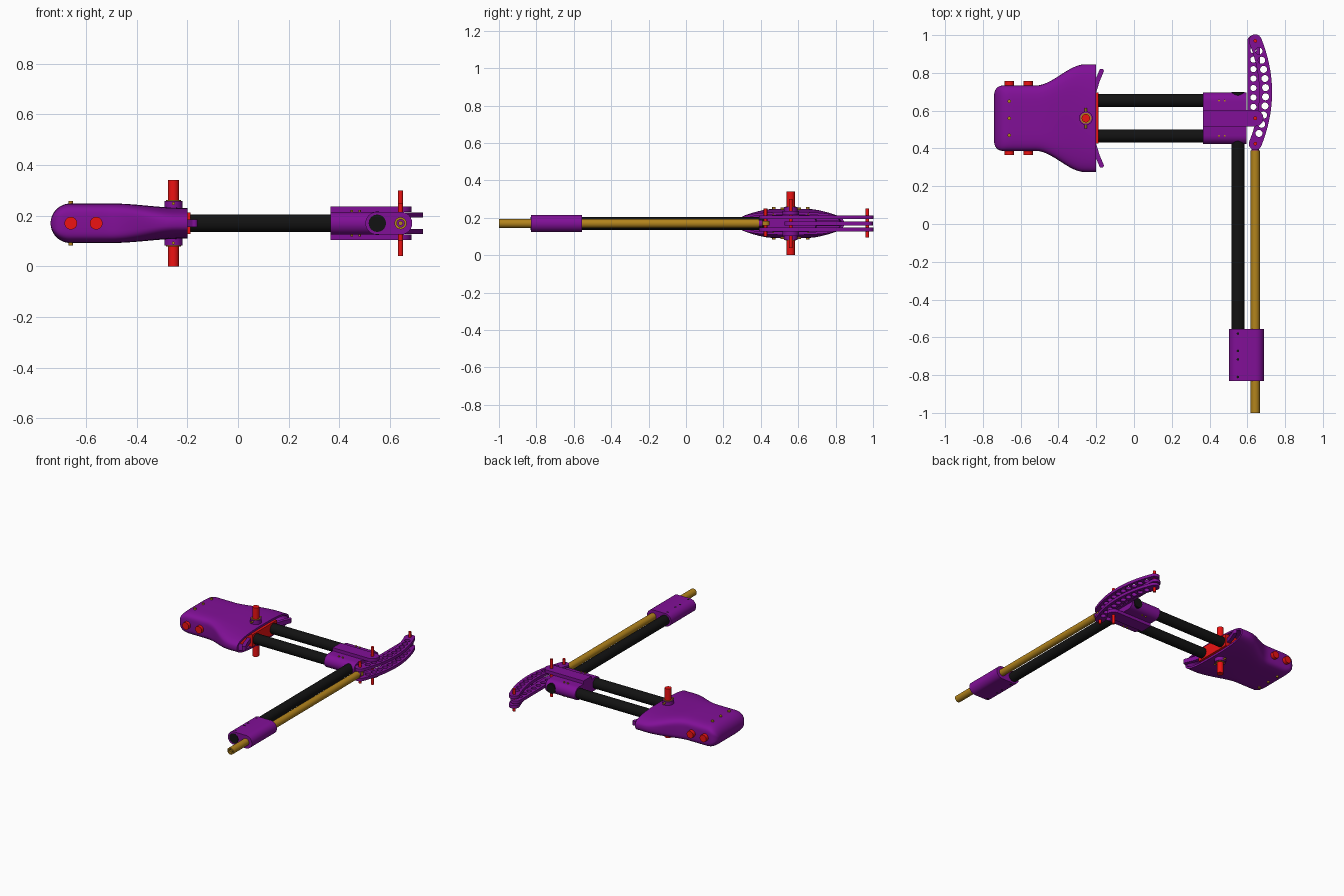
import bpy, bmesh, math
from mathutils import Matrix, Vector

if "Cube" in bpy.data.objects:
    bpy.data.objects.remove(bpy.data.objects["Cube"])

def material(name, rgb):
    m = bpy.data.materials.new(name)
    m.diffuse_color = (*rgb, 1)
    m.use_nodes = True
    m.node_tree.nodes["Principled BSDF"].inputs["Base Color"].default_value = m.diffuse_color
    return m

PURPLE = material("purple", (0.22, 0.005, 0.31))
BLACK = material("black", (0.006, 0.006, 0.006))
GOLD = material("gold", (0.45, 0.23, 0.012))
RED = material("red", (0.85, 0.006, 0.006))
ZC, YC = 0.17, 0.56          # mid height, body centre line

def finish(name, bm, mat, angle=35):
    bmesh.ops.recalc_face_normals(bm, faces=bm.faces)
    me = bpy.data.meshes.new(name)
    bm.to_mesh(me)
    bm.free()
    me.materials.append(mat)
    me.shade_smooth()
    me.set_sharp_from_angle(angle=math.radians(angle))
    ob = bpy.data.objects.new(name, me)
    bpy.context.collection.objects.link(ob)
    return ob

# local (a, b, depth) -> world, for each extrusion axis
AXES = {'x': Matrix(((0, 0, 1), (1, 0, 0), (0, 1, 0))),
        'y': Matrix(((1, 0, 0), (0, 0, 1), (0, 1, 0))),
        'z': Matrix.Identity(3)}

def extrude(name, loops, axis, lo, hi, mat):
    """Extrude an outline (first loop) with holes (other loops) from lo to hi."""
    bm = bmesh.new()
    for loop in loops:
        vs = [bm.verts.new((a, b, lo)) for a, b in loop]
        for i, v in enumerate(vs):
            bm.edges.new((v, vs[i - 1]))
    if len(loops) == 1:
        bm.faces.new(vs)
    else:
        bmesh.ops.triangle_fill(bm, use_beauty=True, edges=bm.edges[:])
    r = bmesh.ops.extrude_face_region(bm, geom=bm.faces[:], use_keep_orig=True)
    for v in r['geom']:
        if isinstance(v, bmesh.types.BMVert):
            v.co.z = hi
    bmesh.ops.transform(bm, matrix=AXES[axis].to_4x4(), verts=bm.verts)
    return finish(name, bm, mat)

def circle(a, b, r, n=32):
    return [(a + r * math.cos(2 * math.pi * i / n), b + r * math.sin(2 * math.pi * i / n)) for i in range(n)]

def rod(name, a, b, r, axis, lo, hi, mat, n=32):
    return extrude(name, [circle(a, b, r, n)], axis, lo, hi, mat)

def ribbon(path, half, n=12):
    """Outline of a path of 2D points thickened by half, with round ends."""
    p = [Vector(q) for q in path]
    left, right = [], []
    for i, q in enumerate(p):
        d = (p[min(i + 1, len(p) - 1)] - p[max(i - 1, 0)]).normalized()
        nrm = Vector((-d.y, d.x))
        left.append(q + nrm * half)
        right.append(q - nrm * half)
    def cap(c, start):
        v = start - c
        return [c + Matrix.Rotation(-math.pi * i / n, 2) @ v for i in range(1, n)]
    out = left + cap(p[-1], left[-1]) + right[::-1] + cap(p[0], right[0])
    return [tuple(q) for q in out]

def rect(a0, a1, b0, b1):
    return [(a0, b0), (a1, b0), (a1, b1), (a0, b1)]

def smooth(x, lo, hi):
    t = min(max((x - lo) / (hi - lo), 0), 1)
    return t * t * (3 - 2 * t)

# Hollow stock body: rounded rear, flaring to an open front
def station(x, shrink=0.0):
    f = smooth(x, -0.52, -0.26)
    d = min(x + 0.74, 0.078) / 0.078
    e = min(x + 0.74, 0.045) / 0.045
    h = (0.078 - 0.017 * smooth(x, -0.5, -0.22)) * math.sqrt(1 - (1 - d) ** 2)
    w = 0.128 + 0.045 * math.sqrt(1 - (1 - e) ** 2) + 0.112 * f
    return x, w - shrink, h - shrink, 5 - 2.2 * f

rear = [-0.74 + 0.078 * (1 - math.cos(math.radians(a))) for a in (3, 10, 20, 30, 40, 50, 60, 70, 80, 90)]
front = [-0.64 + 0.44 * i / 22 for i in range(23)]
stations = [station(x) for x in rear + front] + [station(x, 0.014) for x in (-0.2, -0.25, -0.3)]
bm = bmesh.new()
N, prev = 64, None
for x, w, h, n in stations:
    ring = []
    for i in range(N):
        c, s = math.cos(2 * math.pi * i / N), math.sin(2 * math.pi * i / N)
        ring.append(bm.verts.new((x, YC + w * math.copysign(abs(c) ** (2 / n), c),
                                  ZC + h * math.copysign(abs(s) ** (2 / n), s))))
    if prev:
        for i in range(N):
            bm.faces.new((prev[i - 1], prev[i], ring[i], ring[i - 1]))
    else:
        bm.faces.new(ring)
    prev = ring
bm.faces.new(prev)
finish("stock_body", bm, PURPLE, 40)

# Red core block in the opening, and side cross bars
extrude("core_block", [rect(YC - 0.135, YC + 0.135, ZC - 0.043, ZC + 0.043)], 'x', -0.32, -0.187, RED)
for x in (-0.66, -0.56):
    rod("cross_bar", x, ZC, 0.025, 'y', 0.365, 0.757, RED)
for dy in (-0.09, 0, 0.09):
    rod("stock_pin", -0.66, YC + dy, 0.009, 'z', 0.083, 0.257, GOLD, 16)

# Main pivot pin with collars
rod("pivot_pin", -0.255, YC, 0.022, 'z', 0, 0.34, RED)
for s in (-1, 1):
    z0, z1 = sorted((ZC + s * 0.05, ZC + s * 0.088))
    rod("pivot_collar", -0.255, YC, 0.036, 'z', z0, z1, PURPLE)
    z0, z1 = sorted((ZC + s * 0.085, ZC + s * 0.091))
    rod("pivot_ring", -0.255, YC, 0.029, 'z', z0, z1, GOLD)
    rod("collar_pin", -0.255, ZC + s * 0.078, 0.006, 'y', YC - 0.055, YC + 0.055, GOLD, 12)
    # Flared lever at each side of the opening
    extrude("side_lever", [ribbon([(-0.215, YC + s * 0.13), (-0.193, YC + s * 0.2), (-0.172, YC + s * 0.25)], 0.012)],
            'z', ZC - 0.015, ZC + 0.015, PURPLE)
    # Twin frame tubes and block pins
    y = YC + s * 0.0935
    rod("frame_tube", y, ZC, 0.035, 'x', -0.3, 0.5, BLACK, 40)
    for x in (0.45, 0.48):
        rod("block_pin", x, y, 0.005, 'z', ZC - 0.052, ZC + 0.052, GOLD, 12)

# Joint block: rounded shell round both tubes, raised spine ending in a fork
extrude("joint_block", [ribbon([(YC - 0.092, ZC), (YC + 0.092, ZC)], 0.045)], 'x', 0.366, 0.595, PURPLE)
extrude("joint_spine", [rect(YC - 0.043, YC + 0.043, ZC - 0.067, ZC + 0.067)], 'x', 0.366, 0.595, PURPLE)
arc = [(0.642 + 0.043 * math.cos(a), YC + 0.043 * math.sin(a)) for a in [math.pi * (i / 16 - 0.5) for i in range(17)]]
for s in (-1, 1):
    z0, z1 = sorted((ZC + s * 0.044, ZC + s * 0.067))
    extrude("joint_fork", [arc + [(0.59, YC + 0.043), (0.59, YC - 0.043)]], 'z', z0, z1, PURPLE)

# Long side tube, its grip and grip holes
rod("side_tube", 0.55, ZC, 0.034, 'y', -0.832, 0.698, BLACK, 40)
extrude("tube_grip", [ribbon([(0.548, ZC), (0.643, ZC)], 0.045)], 'y', -0.83, -0.555, PURPLE)
for y in (-0.58, -0.672, -0.717, -0.81):
    rod("grip_screw", 0.55, y, 0.007, 'z', ZC - 0.0455, ZC + 0.0455, BLACK, 12)

# Sliding push rod with core and end eye
extrude("push_rod", [circle(0.642, ZC, 0.024), circle(0.642, ZC, 0.015)], 'y', -1, 0.39, GOLD)
rod("push_rod_core", 0.642, ZC, 0.009, 'y', -0.995, 0.4, GOLD, 20)
rod("rod_plug", 0.642, ZC, 0.019, 'y', 0.37, 0.41, PURPLE)
extrude("rod_eye", [circle(0.642, 0.425, 0.022), circle(0.642, 0.425, 0.009, 16)], 'z', ZC - 0.012, ZC + 0.012, GOLD)

# Curved perforated linkage plates and the straight middle bar
def bow(t):
    return 0.642 + 0.055 * (1 - (2 * t - 1) ** 2), 0.425 + 0.545 * t
outline = ribbon([bow(i / 32) for i in range(33)], 0.034)
ends = [circle(0.642, y, 0.009, 16) for y in (0.425, 0.97)]
holes = [circle(*bow(0.1 + 0.8 * i / 9), 0.0185, 24) for i in range(10)]
for s in (-1, 1):
    z = ZC + s * 0.033
    extrude("curved_link", [outline] + holes + ends, 'z', z - 0.01, z + 0.01, PURPLE)
bar = ribbon([(0.633, YC), (0.633, 0.967)], 0.033)
extrude("straight_link", [bar] + [circle(0.632, 0.62 + 0.05 * i, 0.016, 24) for i in range(7)],
        'z', ZC - 0.01, ZC + 0.01, PURPLE)

# Linkage pins
for y, lo, hi, r in ((0.425, 0.1, 0.25, 0.0095), (YC, 0.04, 0.3, 0.01), (0.97, 0.095, 0.25, 0.0095)):
    rod("link_pin", 0.642, y, r, 'z', lo, hi, RED, 20)
